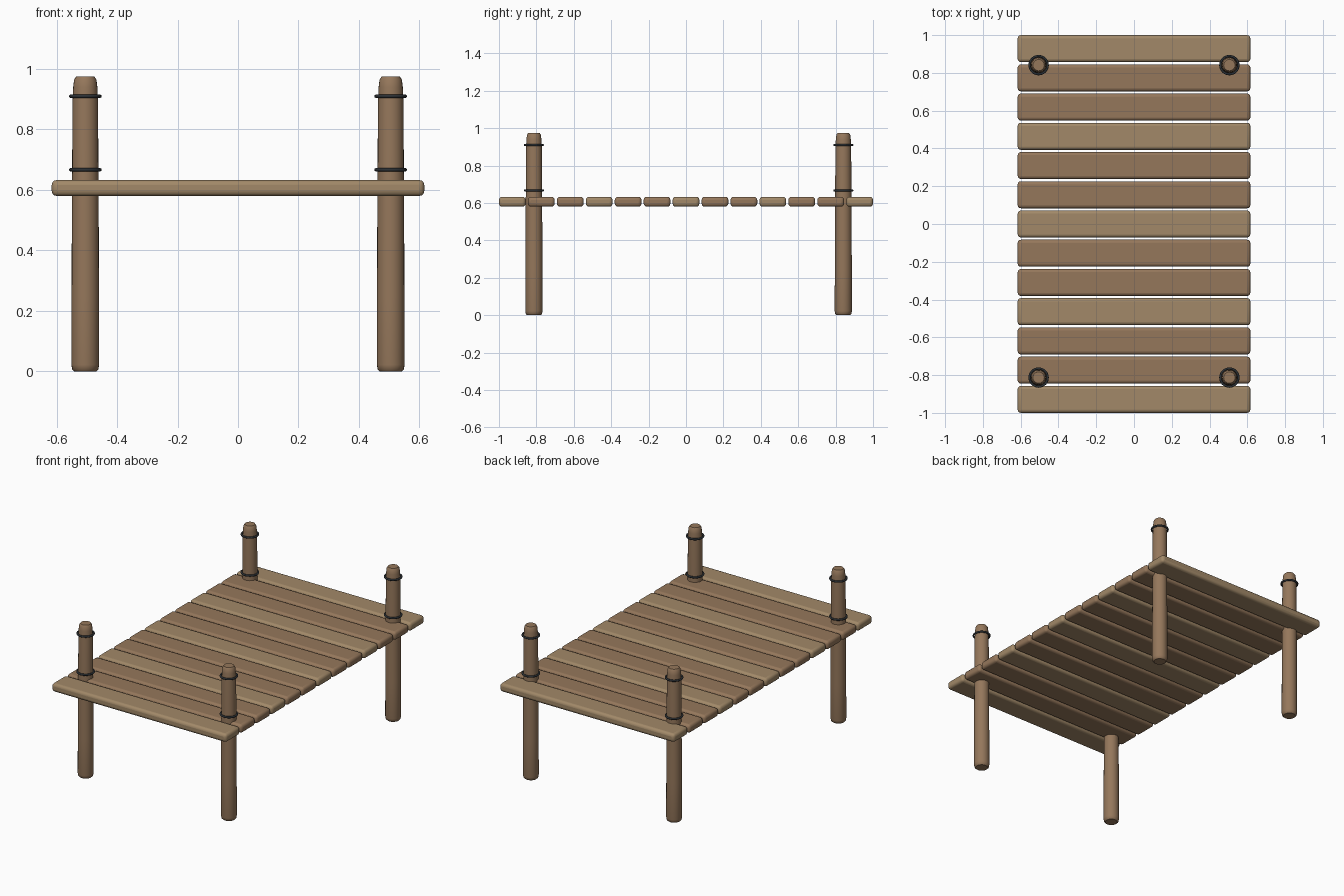
import bpy, bmesh
from math import cos, sin, pi, radians

if "Cube" in bpy.data.objects:
    bpy.data.objects.remove(bpy.data.objects["Cube"])


def material(name, rgb):
    m = bpy.data.materials.new(name)
    m.diffuse_color = (*rgb, 1)
    m.use_nodes = True
    m.node_tree.nodes["Principled BSDF"].inputs["Base Color"].default_value = m.diffuse_color
    return m


LIGHT = material("light_wood", (0.36, 0.25, 0.14))
BROWN = material("brown_wood", (0.30, 0.185, 0.105))
ROPE = material("dark_band", (0.025, 0.03, 0.035))


def finish(ob, name, mat):
    ob.name = name
    ob.data.materials.append(mat)
    bpy.context.view_layer.objects.active = ob
    ob.select_set(True)
    bpy.ops.object.shade_smooth_by_angle(angle=radians(40))
    ob.select_set(False)


def plank(name, y, mat):
    bpy.ops.mesh.primitive_cube_add(size=1, location=(0, y, 0.6065))
    ob = bpy.context.object
    ob.scale = (1.232, 0.143, 0.053)
    bpy.ops.object.transform_apply(location=False, rotation=False, scale=True)
    bev = ob.modifiers.new("rounded_edges", 'BEVEL')
    bev.width, bev.segments = 0.017, 3
    finish(ob, name, mat)


def post(name, x, y):
    # lathed profile: (radius, height)
    profile = [(0.036, 0), (0.043, 0.006), (0.046, 0.022), (0.0455, 0.25),
               (0.044, 0.6), (0.042, 0.9), (0.040, 0.94), (0.037, 0.965), (0.030, 0.975)]
    n = 24
    bm = bmesh.new()
    rings = [[bm.verts.new((r * cos(2 * pi * i / n), r * sin(2 * pi * i / n), z))
              for i in range(n)] for r, z in profile]
    for a, b in zip(rings, rings[1:]):
        for i in range(n):
            j = (i + 1) % n
            bm.faces.new((a[i], a[j], b[j], b[i]))
    bm.faces.new(rings[0][::-1])
    bm.faces.new(rings[-1])
    me = bpy.data.meshes.new(name)
    bm.to_mesh(me)
    bm.free()
    ob = bpy.data.objects.new(name, me)
    ob.location = (x, y, 0)
    bpy.context.collection.objects.link(ob)
    finish(ob, name, BROWN)


def band(name, x, y, z):
    bpy.ops.mesh.primitive_torus_add(location=(x, y, z), major_radius=0.048,
                                     minor_radius=0.006, major_segments=32, minor_segments=10)
    finish(bpy.context.object, name, ROPE)


# deck planks, every third one lighter
for i in range(13):
    plank(f"deck_plank_{i + 1}", -0.9285 + i * 0.15475, LIGHT if i % 3 == 0 else BROWN)

# corner posts with two bands each
for side, x in (("left", -0.505), ("right", 0.505)):
    for end, y in (("front", -0.813), ("back", 0.841)):
        post(f"{end}_{side}_post", x, y)
        for level, z in (("lower", 0.667), ("upper", 0.91)):
            band(f"{end}_{side}_{level}_band", x, y, z)
